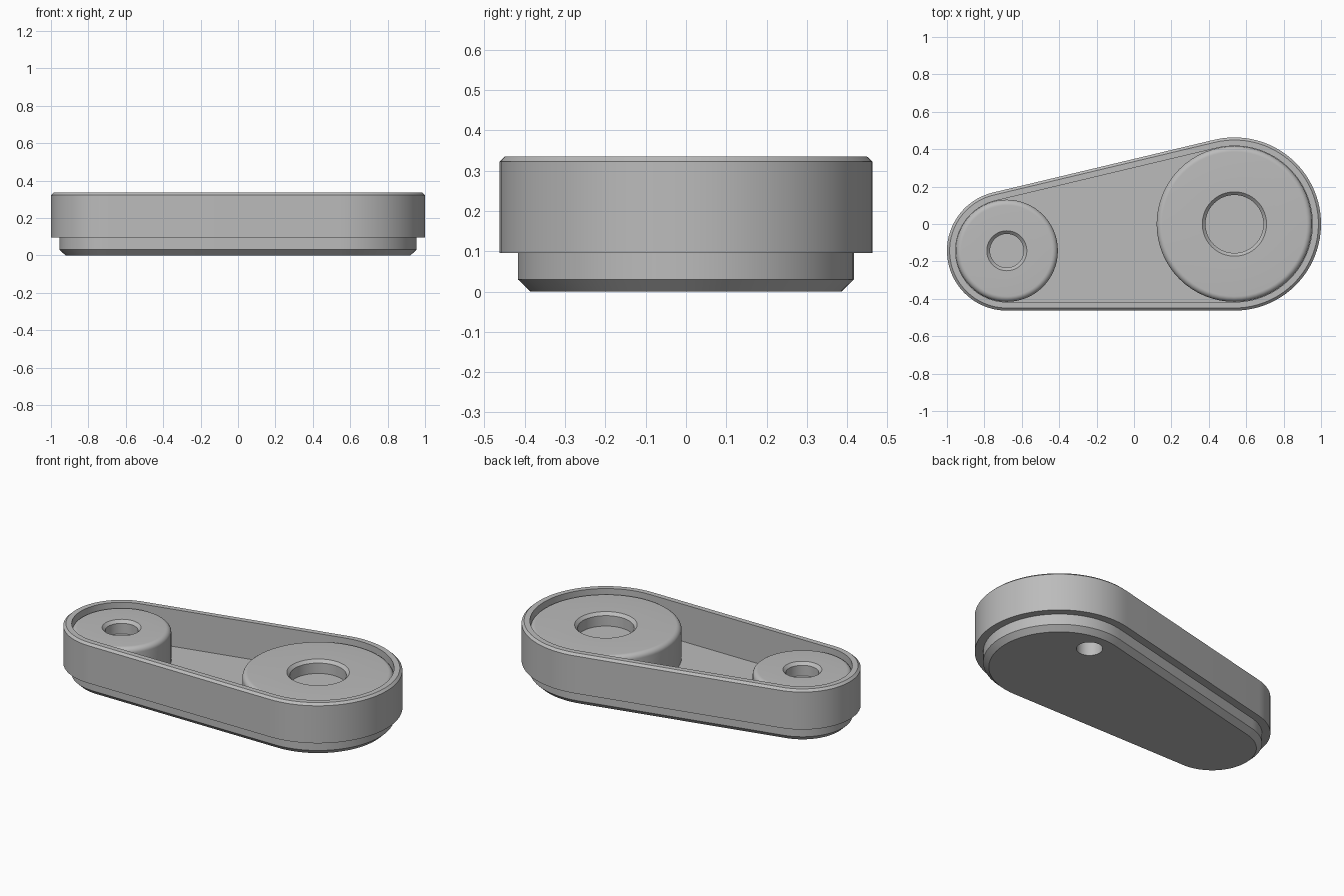
import bpy, bmesh, math

old = bpy.data.objects.get("Cube")
if old:
    bpy.data.objects.remove(old, do_unlink=True)

grey = bpy.data.materials.new("plain grey")
grey.use_nodes = True
grey.diffuse_color = (0.5, 0.5, 0.5, 1)
grey.node_tree.nodes["Principled BSDF"].inputs["Base Color"].default_value = (0.5, 0.5, 0.5, 1)

BIG, BIG_R = (0.537, 0.0), 0.463
SMALL, SMALL_R = (-0.68, -0.143), 0.32
WALL, FLOOR, BOSS_TOP = 0.046, 0.11, 0.31


def arc(centre, radius, start, end, steps):
    return [(centre[0] + radius * math.cos(start + (end - start) * i / steps),
             centre[1] + radius * math.sin(start + (end - start) * i / steps))
            for i in range(steps + 1)]


def outline(inset):
    """Two circles joined by their outer tangents."""
    dx, dy = SMALL[0] - BIG[0], SMALL[1] - BIG[1]
    axis = math.atan2(dy, dx)
    spread = math.acos((BIG_R - SMALL_R) / math.hypot(dx, dy))
    return (arc(BIG, BIG_R - inset, axis + spread, axis - spread + math.tau, 48)
            + arc(SMALL, SMALL_R - inset, axis - spread, axis + spread, 40))


def circle(centre, radius):
    return arc(centre, radius, 0, math.tau, 64)[:-1]


def stack(name, rings):
    """Skin a closed solid over (points, height) rings, bottom cap to top cap."""
    bm = bmesh.new()
    loops = [[bm.verts.new((x, y, z)) for x, y in pts] for pts, z in rings]
    count = len(loops[0])
    bm.faces.new(loops[0])
    bm.faces.new(loops[-1])
    for low, high in zip(loops, loops[1:]):
        for i in range(count):
            j = (i + 1) % count
            bm.faces.new((low[i], low[j], high[j], high[i]))
    bmesh.ops.recalc_face_normals(bm, faces=bm.faces)
    mesh = bpy.data.meshes.new(name)
    bm.to_mesh(mesh)
    bm.free()
    mesh.materials.append(grey)
    obj = bpy.data.objects.new(name, mesh)
    bpy.context.collection.objects.link(obj)
    return obj


def boss(name, centre, radius, bore):
    """Round boss with a filleted rim and a chamfered blind bore."""
    fillet, chamfer, depth = 0.03, 0.017, 0.08
    profile = [(radius, FLOOR)]
    for i in range(9):
        a = math.pi / 2 * i / 8
        profile.append((radius - fillet + fillet * math.cos(a),
                        BOSS_TOP - fillet + fillet * math.sin(a)))
    profile += [(bore + chamfer, BOSS_TOP), (bore, BOSS_TOP - chamfer), (bore, BOSS_TOP - depth)]
    return stack(name, [(circle(centre, r), z) for r, z in profile])


# Stepped housing: chamfered foot, overhanging wall, chamfered rim, inner pocket
housing_profile = [(0.077, 0), (WALL, 0.03), (WALL, 0.095), (0, 0.095), (0, 0.322),
                   (0.014, 0.335), (WALL, 0.335), (WALL, FLOOR)]
housing = stack("housing", [(outline(inset), z) for inset, z in housing_profile])

# Bosses inside the pocket
large_boss = boss("large_boss", BIG, BIG_R - WALL - 0.001, 0.155)
small_boss = boss("small_boss", SMALL, SMALL_R - WALL - 0.001, 0.09)

# Blind pin hole in the underside, running up into the large boss
pin = (BIG[0], BIG[1] + 0.26)
cutter = stack("pin_hole_cutter", [(circle(pin, 0.072), -0.1), (circle(pin, 0.072), 0.2)])
cutter.hide_render = True
for part in (housing, large_boss):
    mod = part.modifiers.new("pin_hole", 'BOOLEAN')
    mod.operation = 'DIFFERENCE'
    mod.solver = 'EXACT'
    mod.object = cutter
    bpy.context.view_layer.objects.active = part
    bpy.ops.object.modifier_apply(modifier=mod.name)
bpy.data.objects.remove(cutter, do_unlink=True)

# Smooth curved sides, crisp edges
bpy.ops.object.select_all(action='DESELECT')
for part in (housing, large_boss, small_boss):
    part.select_set(True)
bpy.context.view_layer.objects.active = housing
bpy.ops.object.shade_smooth_by_angle(angle=math.radians(30))
